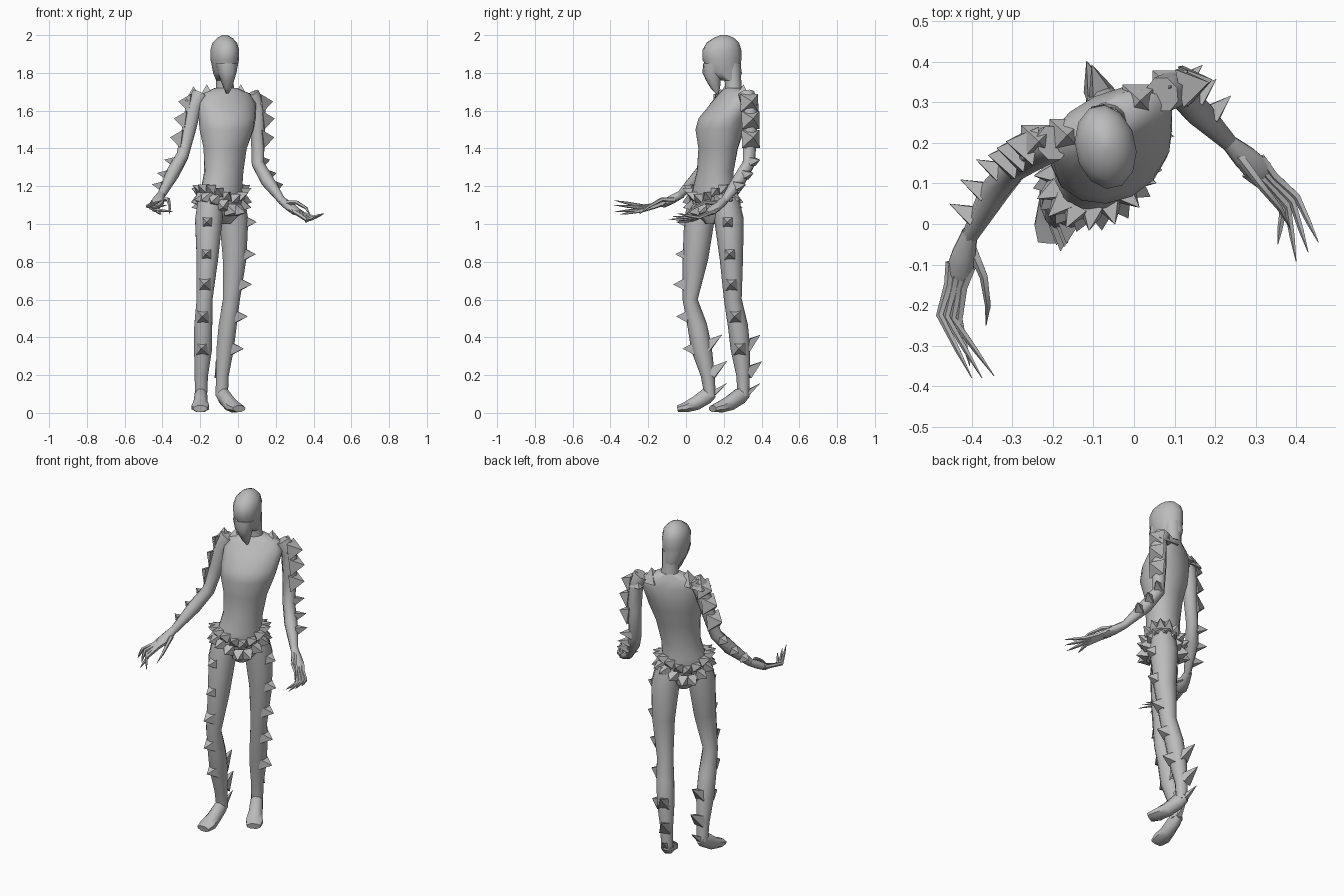
import bpy, bmesh, math
from mathutils import Vector

if "Cube" in bpy.data.objects:
    bpy.data.objects.remove(bpy.data.objects["Cube"])

UP = Vector((0, 0, 1))
grey = bpy.data.materials.new("plain grey")
grey.use_nodes = True
grey.diffuse_color = (.5, .5, .5, 1)
shader = grey.node_tree.nodes["Principled BSDF"]
shader.inputs["Base Color"].default_value = (.5, .5, .5, 1)
shader.inputs["Roughness"].default_value = .7


def finish(name, bm, angle=50):
    bmesh.ops.recalc_face_normals(bm, faces=bm.faces)
    mesh = bpy.data.meshes.new(name)
    bm.to_mesh(mesh)
    bm.free()
    mesh.materials.append(grey)
    obj = bpy.data.objects.new(name, mesh)
    bpy.context.collection.objects.link(obj)
    bpy.ops.object.select_all(action='DESELECT')
    obj.select_set(True)
    bpy.context.view_layer.objects.active = obj
    bpy.ops.object.shade_smooth_by_angle(angle=math.radians(angle))
    return obj


def skin(bm, rings):
    """Bridge rings of vertices and close both ends."""
    for a, b in zip(rings, rings[1:]):
        n = len(a)
        for i in range(n):
            j = (i + 1) % n
            bm.faces.new((a[i], a[j], b[j], b[i]))
    bm.faces.new(rings[0])
    bm.faces.new(rings[-1])


def ring(bm, c, u, v, w, h, n):
    step = math.tau / n
    return [bm.verts.new(c + u * w * math.cos((i + .5) * step)
                         + v * h * math.sin((i + .5) * step)) for i in range(n)]


def column(name, rows, n=12):
    """Level oval sections: x, y, z, half width, half depth, turn in degrees."""
    bm = bmesh.new()
    rings = []
    for x, y, z, w, h, turn in rows:
        a = math.radians(turn)
        u = Vector((math.cos(a), math.sin(a), 0))
        rings.append(ring(bm, Vector((x, y, z)), u, UP.cross(u), w, h, n))
    skin(bm, rings)
    return finish(name, bm)


def tube(bm, rows, ref, n=8):
    """Sections square to the path: x, y, z, half width, half height."""
    pts = [Vector(r[:3]) for r in rows]
    rings = []
    for i, r in enumerate(rows):
        t = (pts[min(i + 1, len(pts) - 1)] - pts[max(i - 1, 0)]).normalized()
        u = ref.cross(t).normalized()
        rings.append(ring(bm, pts[i], u, t.cross(u), r[3], r[4], n))
    skin(bm, rings)


def limb(name, rows, ref=UP, n=8):
    bm = bmesh.new()
    tube(bm, rows, ref, n)
    return finish(name, bm)


def spike(bm, base, direction, height, r):
    """Four-sided pyramid."""
    d = Vector(direction).normalized()
    u = (UP if abs(d.z) < .9 else Vector((0, 1, 0))).cross(d).normalized()
    base = Vector(base)
    foot = ring(bm, base, u, d.cross(u), r, r, 4)
    tip = bm.verts.new(base + d * height)
    bm.faces.new(foot)
    for i in range(4):
        bm.faces.new((foot[i], foot[(i + 1) % 4], tip))


def spikes_on(bm, path, heights, direction, height, r, sink=.6):
    """Row of spikes on a limb, at given heights above the ground."""
    d = Vector(direction)
    for z in heights:
        for a, b in zip(path, path[1:]):
            if b[2] <= z <= a[2]:
                f = (a[2] - z) / (a[2] - b[2])
                c = Vector(a[:3]).lerp(Vector(b[:3]), f)
                rad = a[3] + (b[3] - a[3]) * f
                out = Vector((d.x, d.y, 0)).normalized()
                spike(bm, c + out * rad * sink, d, height, r)
                break


# Torso, turning from the hips up to the shoulders
column("torso", [
    (-.085, .15, 1.0, .04, .05, 45), (-.087, .145, 1.06, .125, .085, 45),
    (-.09, .14, 1.13, .14, .1, 45), (-.085, .145, 1.2, .118, .095, 42),
    (-.075, .155, 1.28, .11, .093, 36), (-.068, .17, 1.4, .122, .1, 30),
    (-.06, .18, 1.5, .15, .125, 26), (-.057, .195, 1.56, .158, .122, 25),
    (-.06, .235, 1.64, .165, .088, 25), (-.065, .25, 1.69, .14, .06, 25),
    (-.065, .255, 1.72, .06, .045, 22)], 14)

# Neck and head
column("neck", [(-.065, .255, 1.66, .06, .05, 20), (-.07, .25, 1.74, .046, .043, 15),
                (-.07, .24, 1.85, .05, .05, 12)])
column("skull", [
    (-.07, .235, 1.76, .046, .05, 12), (-.07, .2, 1.8, .06, .098, 12),
    (-.07, .197, 1.84, .068, .094, 12), (-.07, .19, 1.87, .074, .105, 12),
    (-.07, .19, 1.92, .075, .105, 12), (-.07, .195, 1.96, .064, .087, 12),
    (-.07, .2, 1.985, .04, .055, 12), (-.07, .2, 2.0, .012, .018, 12)])
column("face_mask", [
    (-.062, .15, 1.85, .064, .06, 12), (-.058, .14, 1.8, .05, .054, 12),
    (-.056, .145, 1.76, .036, .04, 12), (-.055, .155, 1.72, .022, .026, 12),
    (-.055, .165, 1.69, .006, .008, 12)], 8)

# Legs and feet
legs = {
    "right": [(-.145, .085, 1.13, .07, .07), (-.155, .07, 1.02, .076, .08),
              (-.162, .05, .82, .06, .068), (-.177, .022, .6, .044, .04),
              (-.184, .06, .46, .05, .052), (-.185, .082, .34, .05, .055),
              (-.194, .115, .2, .037, .037), (-.196, .128, .09, .034, .03)],
    "left": [(-.03, .21, 1.13, .07, .07), (-.022, .228, 1.02, .08, .078),
             (-.018, .24, .82, .066, .062), (-.035, .248, .6, .047, .047),
             (-.055, .275, .46, .05, .053), (-.068, .288, .34, .048, .052),
             (-.083, .302, .2, .036, .036), (-.086, .304, .09, .034, .03)]}
toes = {"right": (-.2, -.045), "left": (.006, .14)}
for side, path in legs.items():
    limb(side + "_leg", path, Vector((0, 1, 0)), 10)
    heel, toe = Vector(path[-1][:2]), Vector(toes[side])
    rows = []
    for f, z, w, h in ((-.12, .105, .025, .025), (.1, .09, .036, .045),
                       (.45, .05, .04, .04), (.75, .03, .05, .03), (1, .022, .04, .018)):
        p = heel.lerp(toe, f)
        rows.append((p.x, p.y, z, w, h))
    limb(side + "_foot", rows)

# Arms
arms = {
    "right": [(-.2, .2, 1.69, .045, .045), (-.235, .185, 1.62, .046, .046),
              (-.26, .165, 1.5, .04, .04), (-.295, .14, 1.36, .035, .035),
              (-.345, .08, 1.27, .037, .037), (-.405, -.03, 1.155, .02, .022)],
    "left": [(.07, .32, 1.69, .045, .045), (.105, .335, 1.62, .046, .046),
             (.105, .34, 1.48, .04, .04), (.105, .332, 1.32, .035, .035),
             (.155, .28, 1.23, .037, .037), (.235, .2, 1.12, .02, .022)]}
for side, path in arms.items():
    limb(side + "_arm", path, Vector((1, 1, 0)))

# Hands: palm, four long claws and a curved thumb each
hands = {
    "right": ((-.405, -.02, 1.16), (-.432, -.12, 1.105), (-.455, -.23, 1.08),
              [(-.4, -.38, 1.125), (-.375, -.38, 1.1), (-.345, -.375, 1.065), (-.405, -.35, 1.05)],
              [(-.4, -.06, 1.13), (-.37, -.13, 1.13), (-.36, -.2, 1.09), (-.365, -.25, 1.05)]),
    "left": ((.23, .205, 1.125), (.31, .13, 1.065), (.385, .05, 1.025),
             [(.455, -.045, 1.055), (.43, -.07, 1.04), (.4, -.092, 1.025), (.355, -.05, 1.01)],
             [(.25, .18, 1.11), (.31, .1, 1.115), (.36, .04, 1.085), (.385, -.01, 1.04)])}
for side, (wrist, knuckle, bend, tips, thumb) in hands.items():
    w, k, b = Vector(wrist), Vector(knuckle), Vector(bend)
    limb(side + "_palm", [(*w, .02, .022), (*w.lerp(k, .55), .032, .024),
                          (*k, .036, .02), (*k.lerp(b, .15), .03, .012)])
    across = UP.cross(b - w).normalized()
    if (Vector(tips[0]) - Vector(tips[2])).dot(across) < 0:
        across = -across
    bm = bmesh.new()
    for i, tip in enumerate(tips):
        off = across * (1.5 - i) * .018
        tip = Vector(tip)
        mid = b + off * .9 + UP * (tip.z - b.z) * .3
        tube(bm, [(*(k.lerp(w, .2) + off), .012, .012), (*k.lerp(mid, .5).lerp(k + off, .4), .012, .012),
                  (*mid, .01, .011), (*mid.lerp(tip, .55), .007, .008), (*tip, .001, .001)], UP, 5)
    tube(bm, [(*p, r, r) for p, r in zip(thumb, (.014, .011, .008, .001))], UP, 5)
    finish(side + "_claws", bm, 40)

# Spikes on the legs: outer front row, then calf and heel spurs
fronts = {"right": (-.1, -1, 0), "left": (1, -.1, 0)}
backs = {"right": (.1, 1, .75), "left": (-.35, 1, .75)}
for side, path in legs.items():
    bm = bmesh.new()
    spikes_on(bm, path, (1.01, .84, .68, .51, .34), fronts[side], .065, .046, .72)
    spikes_on(bm, path, (.35, .21), backs[side], .11, .045, .5)
    spikes_on(bm, path, (.1,), backs[side], .1, .022, .4)
    finish(side + "_leg_spikes", bm, 20)

# Spikes on the shoulders and forearms
outs = {"right": (-.95, .15, .12), "left": (.95, .2, .12)}
elbows = {"right": (-.9, .45, .15), "left": (.75, .7, .15)}
tops = {"right": [(-.165, .215, 1.66), (-.235, .2, 1.65)],
        "left": [(.015, .3, 1.66), (.09, .335, 1.63)]}
for side, path in arms.items():
    bm = bmesh.new()
    spikes_on(bm, path, (1.64, 1.55, 1.45), outs[side], .07, .068, .5)
    for p in tops[side]:
        spike(bm, p, (0, .05, 1), .08, .062)
    spikes_on(bm, path, (1.33, 1.26, 1.2), elbows[side], .068, .034, .6)
    finish(side + "_arm_spikes", bm, 20)

# Belt of spikes, dipping at the front and back
bm = bmesh.new()
turn = math.radians(45)
count = 16
for row, (lift, tilt, size) in enumerate(((1.185, .45, .036), (1.14, -.25, .046))):
    for i in range(count):
        a = (i + row * .5) * math.tau / count
        dip = abs(math.sin(a)) ** 3
        x, y = math.cos(a) * .13, math.sin(a) * .097
        d = Vector((x * math.cos(turn) - y * math.sin(turn),
                    x * math.sin(turn) + y * math.cos(turn), 0))
        base = Vector((-.088, .142, lift - dip * (.05 + row * .02))) + d * .96
        spike(bm, base, d.normalized() + UP * tilt, .056, size)
finish("belt_spikes", bm, 20)
